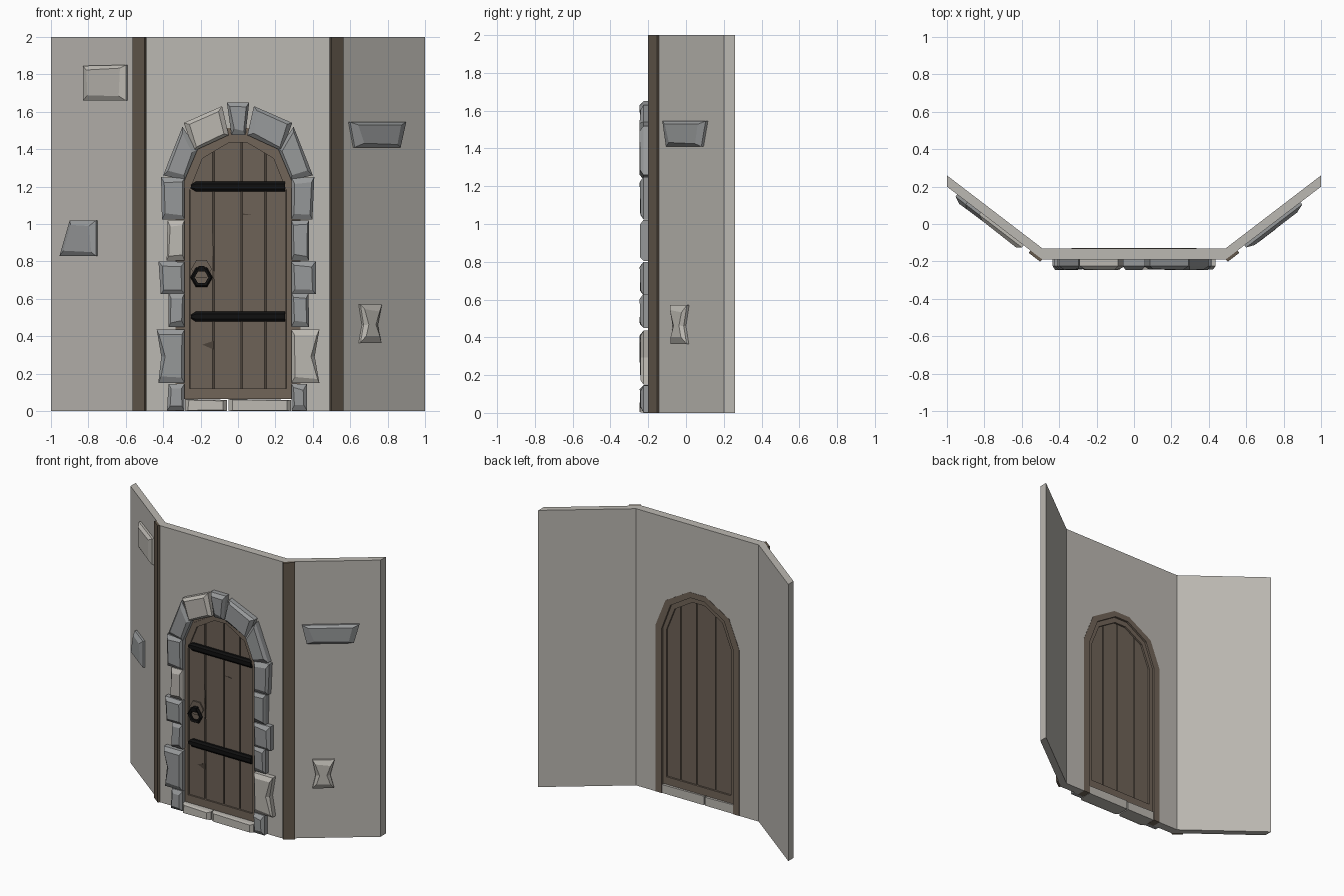
import bpy, bmesh, math, random
from mathutils import Vector

if "Cube" in bpy.data.objects:
    bpy.data.objects.remove(bpy.data.objects["Cube"])

random.seed(4)


def material(name, r, g, b):
    m = bpy.data.materials.new(name)
    m.diffuse_color = (r, g, b, 1)
    m.use_nodes = True
    m.node_tree.nodes["Principled BSDF"].inputs["Base Color"].default_value = m.diffuse_color
    return m


PLASTER = material("plaster grey", 0.50, 0.48, 0.445)
BLUE = material("blue grey stone", 0.31, 0.32, 0.325)
LIGHT = material("pale stone", 0.50, 0.48, 0.44)
DOOR = material("door wood", 0.155, 0.122, 0.095)
FRAME = material("frame wood", 0.165, 0.128, 0.098)
BEAM = material("dark beam wood", 0.125, 0.098, 0.072)
IRON = material("black iron", 0.005, 0.005, 0.005)
CRACK = material("crack brown", 0.07, 0.055, 0.042)


def loft(name, rings, mat):
    """Closed solid through rings of equal point count."""
    bm = bmesh.new()
    vs = [[bm.verts.new(p) for p in r] for r in rings]
    n = len(rings[0])
    for a, b in zip(vs, vs[1:]):
        for i in range(n):
            j = (i + 1) % n
            bm.faces.new((a[i], a[j], b[j], b[i]))
    bm.faces.new(vs[0])
    bm.faces.new(vs[-1])
    bmesh.ops.recalc_face_normals(bm, faces=bm.faces)
    me = bpy.data.meshes.new(name)
    bm.to_mesh(me)
    bm.free()
    me.materials.append(mat)
    ob = bpy.data.objects.new(name, me)
    bpy.context.collection.objects.link(ob)
    return ob


def prism(name, poly, y0, y1, mat):
    return loft(name, [[(x, y, z) for x, z in poly] for y in (y0, y1)], mat)


def on_wall(x, z, d):
    """Point at front-view (x, z), raised d off the folded wall."""
    if abs(x) <= 0.49:
        return Vector((x, -0.19 - d, z))
    s = math.copysign(1, x)
    y = -0.19 + (abs(x) - 0.49) * 0.39 / 0.51
    return Vector((x + s * 0.607 * d, y - 0.794 * d, z))


def stone(name, poly, mat, low=0.035, high=0.056, inset=0.03, base=-0.003):
    """Chipped block: straight sides, then a bevel to a smaller face."""
    c = sum((Vector(p) for p in poly), Vector((0, 0))) / len(poly)
    top = []
    for p in poly:
        d = c - Vector(p)
        q = Vector(p) + d.normalized() * min(inset * random.uniform(0.75, 1.3), d.length * 0.5)
        top.append(on_wall(q.x, q.y, high - random.uniform(0, 0.006)))
    return loft(name, [[on_wall(x, z, base) for x, z in poly],
                       [on_wall(x, z, low) for x, z in poly], top], mat)


def arch(w, shoulder, mid_x, mid_z, top_x, top_z):
    """Left-to-right arch points."""
    half = [(w, shoulder), (mid_x, mid_z), (top_x, top_z)]
    return [(-x, z) for x, z in half] + half[::-1]


OUTER = arch(0.335, 1.20, 0.255, 1.40, 0.065, 1.512)
MIDDLE = arch(0.285, 1.19, 0.215, 1.375, 0.055, 1.472)
INNER = arch(0.258, 1.18, 0.19, 1.35, 0.048, 1.435)


def band(name, out, inn, z0, y0, y1, mat):
    poly = ([(out[0][0], z0)] + out + [(out[-1][0], z0), (inn[-1][0], z0)]
            + inn[::-1] + [(inn[0][0], z0)])
    return prism(name, poly, y0, y1, mat)


# Walls
prism("front_wall", [(-0.49, 0), (-0.335, 0)] + OUTER +
      [(0.335, 0), (0.49, 0), (0.49, 2), (-0.49, 2)], -0.19, -0.13, PLASTER)
for s, side in ((-1, "left"), (1, "right")):
    plan = [(s * 0.49, -0.19), (s, 0.2), (s, 0.26), (s * 0.49, -0.13)]
    loft(side + "_wall", [[(x, y, z) for x, y in plan] for z in (0, 2)], PLASTER)
    # Corner beam
    strip = [(0.49 * s + s * 0.001, 0), (0.553 * s, 0), (0.553 * s, 2), (0.49 * s + s * 0.001, 2)]
    loft(side + "_corner_beam", [[on_wall(x, z, d) for x, z in strip]
                                 for d in (-0.002, 0.016)], BEAM)

# Door frame
band("outer_frame", OUTER, MIDDLE, 0, -0.195, -0.128, FRAME)
band("inner_frame", MIDDLE, INNER, 0.065, -0.2, -0.143, FRAME)
prism("bottom_rail", [(-0.258, 0.065), (0.258, 0.065), (0.258, 0.12), (-0.258, 0.12)],
      -0.2, -0.143, FRAME)


def arch_z(x):
    for (x0, z0), (x1, z1) in zip(INNER, INNER[1:]):
        if x0 <= x <= x1:
            return z0 + (z1 - z0) * (x - x0) / (x1 - x0)
    return INNER[0][1]


# Door core and planks
prism("door_core", [(-0.258, 0.12)] + INNER + [(0.258, 0.12)], -0.172, -0.162, CRACK)
edges = [-0.262, -0.13, 0.02, 0.147, 0.262]
for i, (a, b) in enumerate(zip(edges, edges[1:])):
    a, b = max(a + 0.005, -0.257), min(b - 0.005, 0.257)
    tops = [a] + [x for x, _ in INNER if a < x < b] + [b]
    prism(f"door_plank_{i}", [(a, 0.12)] + [(x, arch_z(x)) for x in tops] + [(b, 0.12)],
          -0.188, -0.156, DOOR)
# Cracks in the planks
for i, tri in enumerate([[(-0.19, 0.355), (-0.132, 0.375), (-0.132, 0.33)],
                         [(0.028, 1.056), (0.08, 1.048), (0.028, 1.048)],
                         [(-0.135, 0.95), (-0.125, 0.7), (-0.14, 0.72)]]):
    prism(f"door_crack_{i}", tri, -0.1895, -0.186, CRACK)

# Iron straps
for i, z in enumerate((1.2, 0.505)):
    def strap(k):
        h = 0.027 * k
        return [(-0.25, z + h * 0.4), (-0.25, z - h * 0.4), (-0.225, z - h), (0.25, z - h),
                (0.25, z + h), (-0.225, z + h)]
    loft(f"iron_strap_{i}", [[(x, y, q) for x, q in strap(k)]
                             for y, k in ((-0.185, 1), (-0.203, 1), (-0.213, 0.5))], IRON)

# Ring handle
hexagon = [(-0.195 + 0.055 * math.cos(a), 0.76 + 0.055 * math.sin(a))
           for a in (math.pi / 3 * k for k in range(6))]
prism("handle_plate", hexagon, -0.187, -0.197, DOOR)
bpy.ops.mesh.primitive_torus_add(major_segments=6, minor_segments=5, major_radius=0.047,
                                 minor_radius=0.013, location=(-0.195, -0.211, 0.715),
                                 rotation=(math.pi / 2, 0, 0))
ring = bpy.context.object
ring.name = "handle_ring"
ring.data.materials.append(IRON)
prism("handle_knob", [(-0.215, 0.745), (-0.175, 0.745), (-0.18, 0.775), (-0.21, 0.775)],
      -0.19, -0.226, IRON)

# Arch stones
stone("keystone", [(-0.06, 1.65), (0.06, 1.65), (0.04, 1.475), (-0.035, 1.475)], BLUE)
for s, side in ((-1, "left"), (1, "right")):
    upper = [(0.085, 1.63), (0.29, 1.54), (0.235, 1.39), (0.05, 1.475)]
    lower = [(0.297, 1.52), (0.40, 1.26), (0.285, 1.235), (0.215, 1.40)]
    stone(side + "_upper_arch_stone", [(s * x, z) for x, z in upper], LIGHT if s < 0 else BLUE)
    stone(side + "_lower_arch_stone", [(s * x, z) for x, z in lower], BLUE)
    # Jamb stones: outer x, bottom, top
    jambs = [(0.405, 1.025, 1.25), (0.38, 0.805, 1.02), (0.42, 0.625, 0.80),
             (0.375, 0.45, 0.63), (0.43, 0.15, 0.435), (0.375, 0.003, 0.145)]
    for i, (x, z0, z1) in enumerate(jambs):
        pale = (s < 0 and i == 1) or (s > 0 and i == 4)
        j = lambda: random.uniform(-0.008, 0.008)
        poly = [(x + j(), z1), (0.285, z1 + j() / 3), (0.285, z0), (x + j(), z0)]
        if i == 4:
            poly.append((x - 0.02, (z0 + z1) / 2))
        stone(f"{side}_jamb_stone_{i}", [(s * a, b) for a, b in poly], LIGHT if pale else BLUE)

# Threshold stones
for i, (a, b) in enumerate(((-0.283, -0.058), (-0.05, 0.283))):
    stone(f"threshold_stone_{i}", [(a, 0), (b, 0), (b, 0.06), (a, 0.065)], LIGHT,
          inset=0.018, base=-0.058)

# Loose wall stones
wall_stones = [
    ([(-0.82, 1.845), (-0.59, 1.85), (-0.59, 1.66), (-0.82, 1.66)], LIGHT),
    ([(-0.89, 1.02), (-0.75, 1.02), (-0.75, 0.83), (-0.945, 0.83)], BLUE),
    ([(0.59, 1.545), (0.89, 1.545), (0.86, 1.41), (0.615, 1.41)], BLUE),
    ([(0.645, 0.57), (0.76, 0.57), (0.738, 0.46), (0.758, 0.365), (0.645, 0.365), (0.662, 0.46)],
     LIGHT)]
for i, (poly, mat) in enumerate(wall_stones):
    stone(f"wall_stone_{i}", poly, mat, 0.015, 0.034, 0.035)
